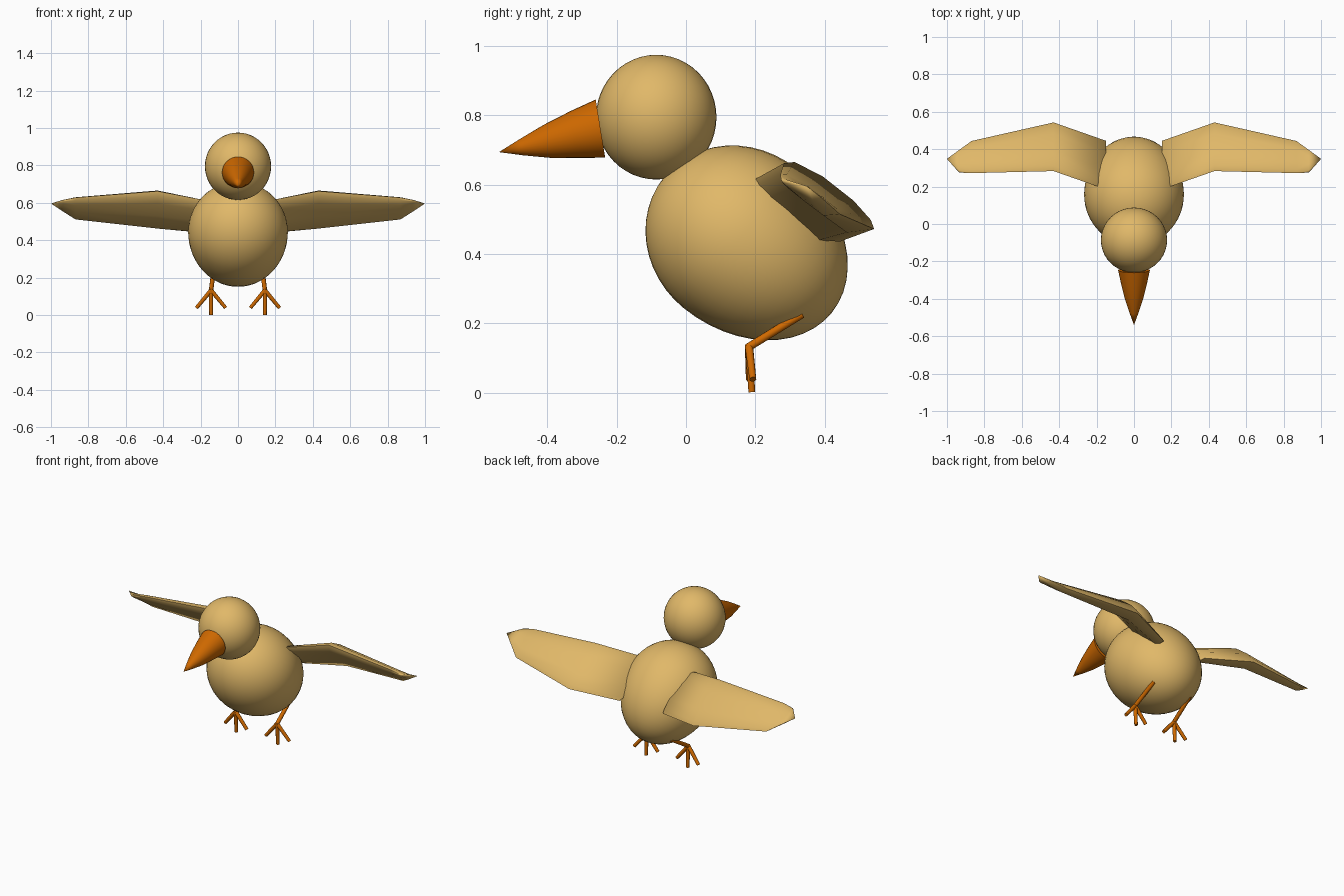
import bpy, bmesh, math
from mathutils import Vector, Matrix

if "Cube" in bpy.data.objects:
    bpy.data.objects.remove(bpy.data.objects["Cube"])


def material(name, rgb):
    m = bpy.data.materials.new(name)
    m.diffuse_color = (*rgb, 1)
    m.use_nodes = True
    m.node_tree.nodes["Principled BSDF"].inputs["Base Color"].default_value = m.diffuse_color
    return m


TAN = material("tan", (0.75, 0.48, 0.14))
ORANGE = material("orange", (0.62, 0.14, 0.0))


def finish(bm, name, mat, angle=35):
    bmesh.ops.recalc_face_normals(bm, faces=bm.faces[:])
    me = bpy.data.meshes.new(name)
    bm.to_mesh(me)
    bm.free()
    ob = bpy.data.objects.new(name, me)
    bpy.context.collection.objects.link(ob)
    me.materials.append(mat)
    bpy.ops.object.select_all(action='DESELECT')
    ob.select_set(True)
    bpy.context.view_layer.objects.active = ob
    bpy.ops.object.shade_smooth_by_angle(angle=math.radians(angle))
    return ob


def loft(bm, rings):
    """Skin a list of point rings; a one-point ring closes to a tip."""
    loops = [[bm.verts.new(p) for p in r] for r in rings]
    for a, b in zip(loops, loops[1:]):
        n = len(a)
        for i in range(n):
            j = (i + 1) % n
            if len(b) == 1:
                bm.faces.new((a[i], a[j], b[0]))
            else:
                bm.faces.new((a[i], a[j], b[j], b[i]))
    bm.faces.new(loops[0])
    if len(loops[-1]) > 2:
        bm.faces.new(loops[-1])


def circle(center, axis, r, n):
    q = Vector(axis).to_track_quat('Z', 'Y')
    return [Vector(center) + q @ Vector((r * math.cos(t), r * math.sin(t), 0))
            for t in (2 * math.pi * i / n for i in range(n))]


# Body: egg, long end pointing down and back
bm = bmesh.new()
bmesh.ops.create_uvsphere(bm, u_segments=40, v_segments=24, radius=1)
for v in bm.verts:
    v.co = Vector((v.co.x * 0.267, v.co.y * 0.259,
                   v.co.z * (0.282 if v.co.z > 0 else 0.341)))
bmesh.ops.transform(bm, verts=bm.verts[:], matrix=Matrix.Translation((0, 0.156, 0.445))
                    @ Matrix.Rotation(math.radians(51), 4, 'X'))
finish(bm, "body", TAN)

# Head
bm = bmesh.new()
bmesh.ops.create_uvsphere(bm, u_segments=40, v_segments=24, radius=1)
for v in bm.verts:
    v.co = Vector((v.co.x * 0.177, v.co.y * 0.174 - 0.086, v.co.z * 0.18 + 0.795))
finish(bm, "head", TAN)

# Beak: drooping cone
bm = bmesh.new()
rings = [circle((0, y, z), (0, -0.98, s), r, 32) for y, z, s, r in
         [(-0.247, 0.762, -0.16, 0.085), (-0.32, 0.745, -0.19, 0.069),
          (-0.40, 0.725, -0.23, 0.049), (-0.475, 0.708, -0.24, 0.024)]]
loft(bm, rings + [[Vector((0, -0.54, 0.694))]])
finish(bm, "beak", ORANGE)

# Wing sections: x, leading (y, z), trailing (y, z), thickness
SECTIONS = [(0.15, (0.185, 0.608), (0.445, 0.436), 0.8),
            (0.43, (0.283, 0.662), (0.543, 0.472), 1.3),
            (0.868, (0.272, 0.628), (0.444, 0.515), 0.7),
            (0.935, (0.275, 0.614), (0.396, 0.558), 0.4)]
# chord fraction, height across the chord
AIRFOIL = [(0, 0), (0.07, 0.016), (0.35, 0.027), (0.7, 0.024), (0.93, 0.012),
           (1, 0), (0.82, -0.042), (0.5, -0.036), (0.2, -0.028), (0.05, -0.014)]


def wing(side):
    bm = bmesh.new()
    rings = []
    for x, lead, trail, t in SECTIONS:
        a, b = Vector(lead), Vector(trail)
        d = b - a
        up = Vector((-d.y, d.x)).normalized()
        ring = []
        for s, h in AIRFOIL:
            p = a + d * s + up * h * t
            ring.append(Vector((side * x, p.x, p.y)))
        rings.append(ring)
    loft(bm, rings + [[Vector((side, 0.348, 0.596))]])
    return bm


# Leg: shank plus three toes fanning from the ankle
def leg(side):
    bm = bmesh.new()
    ankle = Vector((side * 0.144, 0.182, 0.132))
    for x, y, z, r in [(0.132, 0.335, 0.226, 0.012), (0.144, 0.19, 0.001, 0.010),
                       (0.222, 0.193, 0.038, 0.010), (0.066, 0.183, 0.038, 0.010)]:
        end = Vector((side * x, y, z))
        d = end - ankle
        loft(bm, [circle(ankle - d.normalized() * 0.004, d, 0.012, 10),
                  circle(end, d, r, 10)])
    return bm


for side, word in ((1, "right"), (-1, "left")):
    finish(wing(side), word + "_wing", TAN, 85)
    finish(leg(side), word + "_leg", ORANGE, 40)
